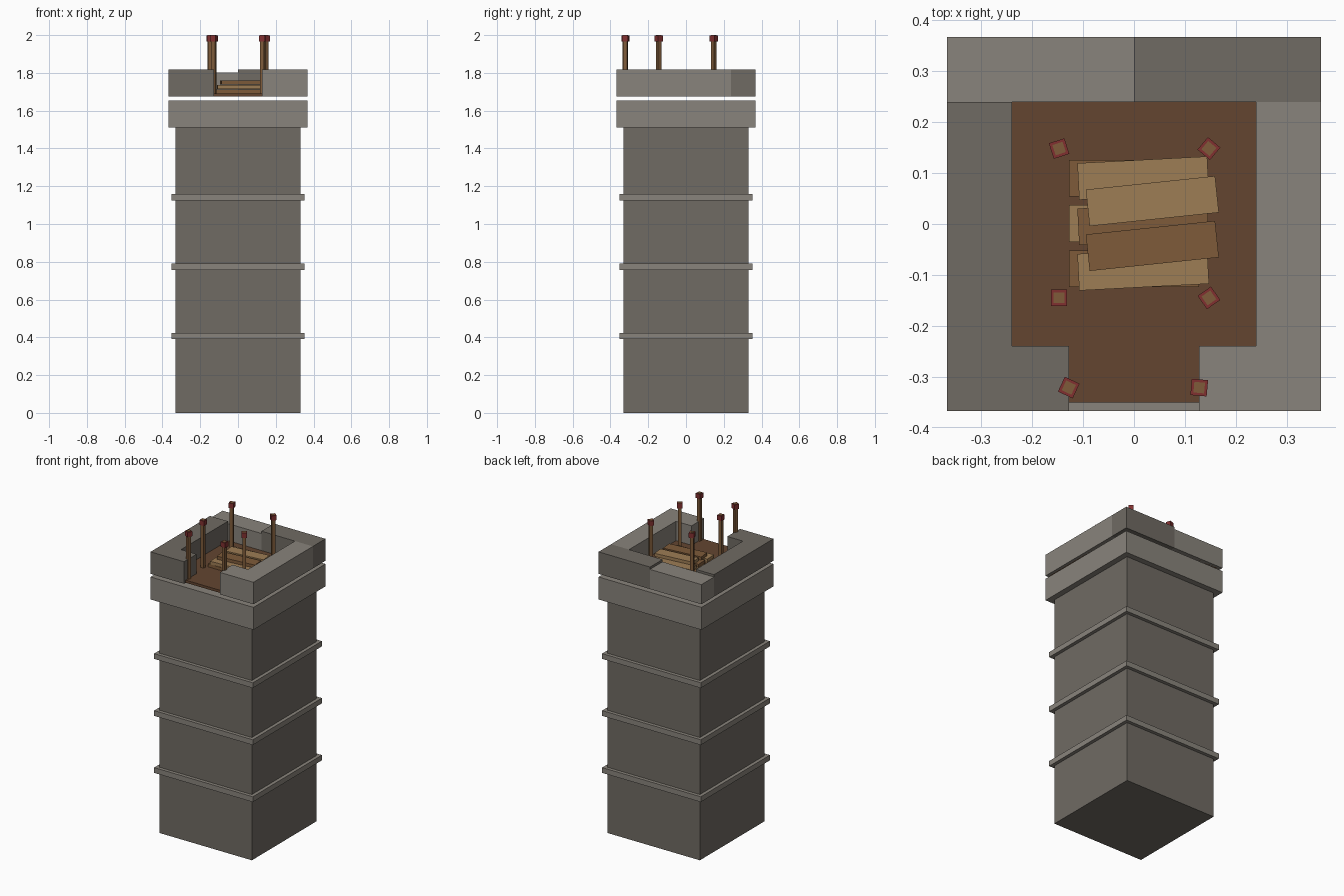
import bpy, bmesh
from math import radians

if "Cube" in bpy.data.objects:
    bpy.data.objects.remove(bpy.data.objects["Cube"])


def mat(name, rgb):
    m = bpy.data.materials.new(name)
    m.diffuse_color = (*rgb, 1)
    m.use_nodes = True
    m.node_tree.nodes["Principled BSDF"].inputs["Base Color"].default_value = m.diffuse_color
    return m


DARK = mat("dark_stone", (0.16, 0.145, 0.125))
LIGHT = mat("light_stone", (0.25, 0.23, 0.20))
FLOOR = mat("floor_wood", (0.125, 0.06, 0.03))
BROWN = mat("brown_wood", (0.21, 0.105, 0.042))
TAN = mat("tan_wood", (0.34, 0.205, 0.09))
RED = mat("red_cap", (0.22, 0.03, 0.03))


def prism(name, pts, z0, z1, material, loc=(0, 0), rot=0):
    """Extrude a plan outline from z0 to z1."""
    bm = bmesh.new()
    face = bm.faces.new([bm.verts.new((x, y, z0)) for x, y in pts])
    ext = bmesh.ops.extrude_face_region(bm, geom=[face])
    verts = [v for v in ext["geom"] if isinstance(v, bmesh.types.BMVert)]
    bmesh.ops.translate(bm, verts=verts, vec=(0, 0, z1 - z0))
    bmesh.ops.recalc_face_normals(bm, faces=bm.faces)
    me = bpy.data.meshes.new(name)
    bm.to_mesh(me)
    bm.free()
    me.materials.append(material)
    ob = bpy.data.objects.new(name, me)
    ob.location = (*loc, 0)
    ob.rotation_euler.z = radians(rot)
    bpy.context.collection.objects.link(ob)
    return ob


def box(name, sx, sy, z0, z1, material, loc=(0, 0), rot=0):
    x, y = sx / 2, sy / 2
    return prism(name, [(-x, -y), (x, -y), (x, y), (-x, y)], z0, z1, material, loc, rot)


# Tower shaft, string courses and cap
box("shaft", 0.66, 0.66, 0, 1.51, DARK)
for i in range(3):
    z = 0.39 + i * 0.3675
    box(f"band_{i + 1}", 0.704, 0.704, z, z + 0.034, LIGHT)
box("cap", 0.734, 0.734, 1.51, 1.655, LIGHT)

# Wooden floor, just clear of the cap
box("floor", 0.70, 0.70, 1.675, 1.692, FLOOR)

# Parapet: L-shaped side walls leaving a front gap, two-part back wall
O, I, G, Z0, Z1 = 0.367, 0.239, 0.128, 1.675, 1.817
side = [(G, -O), (O, -O), (O, I), (I, I), (I, -I), (G, -I)]
prism("right_parapet", side, Z0, Z1, LIGHT)
prism("left_parapet", [(-x, y) for x, y in side], Z0, Z1, DARK)
prism("back_parapet_right", [(0, I), (O, I), (O, O), (0, O)], Z0, Z1, DARK)
prism("back_parapet_left", [(-O, I), (0, I), (0, O), (-O, O)], Z0, 1.802, LIGHT)

# Stack of planks: x offset, twist, (y, material) per layer
layers = [
    (0.0, 0, [(0.09, BROWN), (0.001, TAN), (-0.088, BROWN)]),
    (0.018, 3, [(0.09, TAN), (0.001, BROWN), (-0.088, TAN)]),
    (0.036, 6, [(0.045, TAN), (-0.043, BROWN)]),
]
for n, (x, rot, planks) in enumerate(layers):
    z = 1.692 + n * 0.0235
    for k, (y, m) in enumerate(planks):
        box(f"plank_{n + 1}_{k + 1}", 0.255, 0.072, z, z + 0.02, m, (x, y), rot)

# Red-capped posts, each twisted a little
posts = [(-0.147, 0.148, 18), (0.147, 0.148, 50), (-0.147, -0.145, 0),
         (0.147, -0.145, 35), (-0.128, -0.321, -25), (0.128, -0.321, -5)]
for i, (x, y, rot) in enumerate(posts):
    box(f"post_{i + 1}", 0.021, 0.021, 1.685, 2.0, BROWN, (x, y), rot)
    box(f"post_cap_{i + 1}", 0.032, 0.032, 1.967, 1.998, RED, (x, y), rot)
